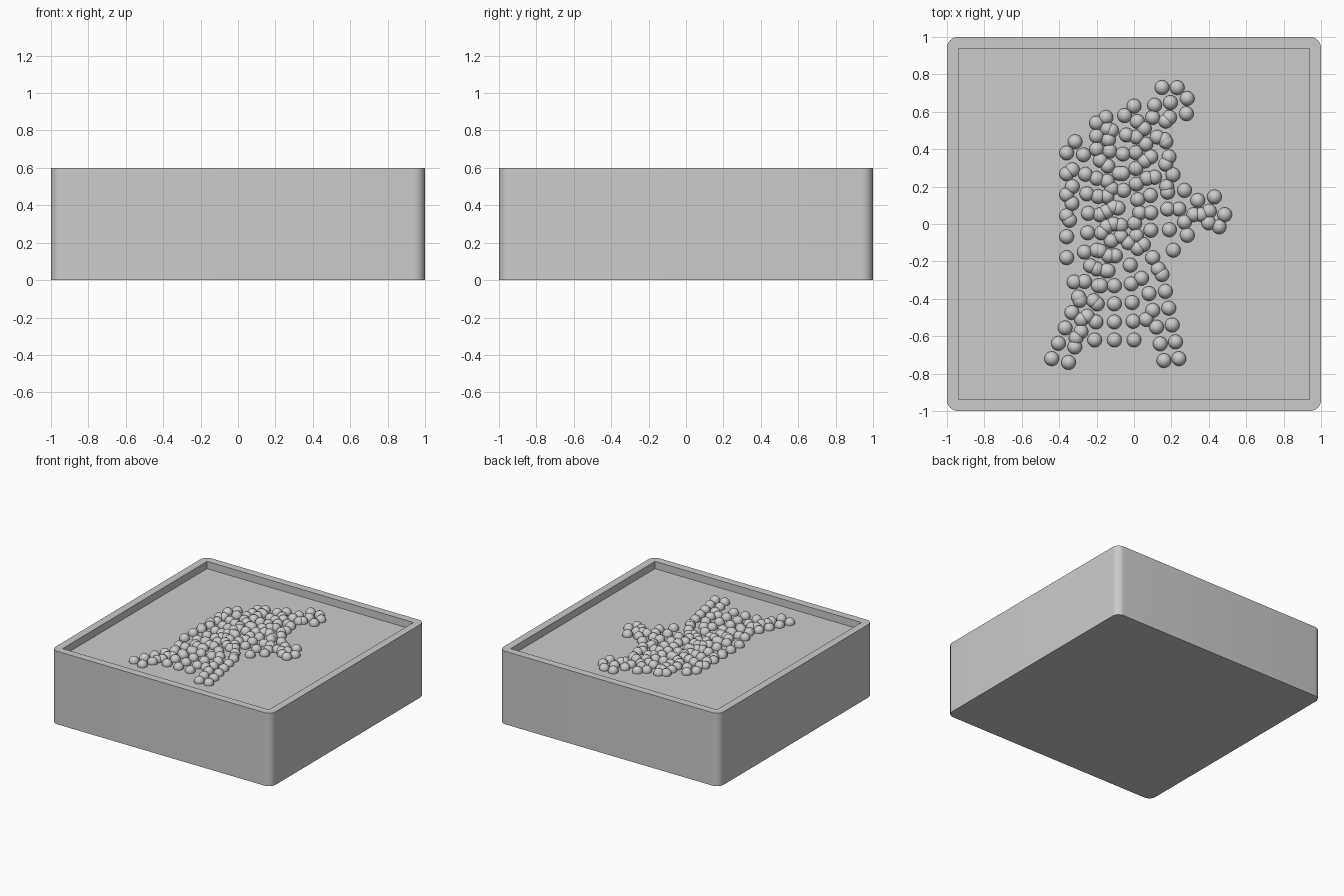
import bpy, bmesh
from mathutils import Matrix, Vector

if "Cube" in bpy.data.objects:
    bpy.data.objects.remove(bpy.data.objects["Cube"])

FLOOR = 0.54      # recess floor height
R = 0.039         # bead radius


def finish(name, bm, smooth_angle=None):
    mesh = bpy.data.meshes.new(name)
    bm.to_mesh(mesh)
    bm.free()
    obj = bpy.data.objects.new(name, mesh)
    bpy.context.collection.objects.link(obj)
    if smooth_angle:
        bpy.ops.object.select_all(action='DESELECT')
        bpy.context.view_layer.objects.active = obj
        obj.select_set(True)
        bpy.ops.object.shade_smooth_by_angle(angle=smooth_angle)
    return obj


# Tray: block with rounded vertical corners and a shallow square recess
bm = bmesh.new()
bmesh.ops.create_cube(bm, size=1, matrix=Matrix.Translation((0, 0, 0.3)) @ Matrix.Diagonal((2, 2, 0.6, 1)))
top = max(bm.faces, key=lambda f: f.calc_center_median().z)
bmesh.ops.inset_region(bm, faces=[top], thickness=0.088)
floor = bmesh.ops.extrude_discrete_faces(bm, faces=[top])['faces'][0]
bmesh.ops.translate(bm, verts=floor.verts, vec=(0, 0, FLOOR - 0.6))
corners = [e for e in bm.edges
           if all(abs(v.co.x) > 0.99 for v in e.verts)
           and abs(e.verts[0].co.z - e.verts[1].co.z) > 0.5]
bmesh.ops.bevel(bm, geom=corners, offset=0.06, segments=8, profile=0.5, affect='EDGES')
bmesh.ops.recalc_face_normals(bm, faces=bm.faces)
finish("tray", bm, 0.6)


def beads(name, strings):
    """Each string is (count, point, point, ...): beads spaced evenly along the path."""
    bm = bmesh.new()
    for count, *path in strings:
        pts = [Vector(p) for p in path]
        lengths = [(b - a).length for a, b in zip(pts, pts[1:])]
        for i in range(count):
            d = sum(lengths) * i / max(count - 1, 1)
            k = 0
            while k < len(lengths) - 1 and d > lengths[k]:
                d -= lengths[k]
                k += 1
            p = pts[k].lerp(pts[k + 1], d / lengths[k]) if lengths else pts[0]
            bmesh.ops.create_uvsphere(bm, u_segments=20, v_segments=12, radius=R,
                                      matrix=Matrix.Translation((p.x, p.y, FLOOR + 0.008)))
    for f in bm.faces:
        f.smooth = True
    finish(name, bm)


# Splayed legs and the skirt between them
beads("right_leg_beads", [
    (6, (.24, -.72), (.15, -.27)),
    (6, (.16, -.73), (.08, -.37), (.04, -.29)),
    (2, (.13, -.24), (.10, -.18)),
    (1, (.065, -.51)),
])
beads("left_leg_beads", [
    (8, (-.44, -.72), (-.30, -.40), (-.20, -.14)),
    (8, (-.35, -.74), (-.22, -.42), (-.10, -.17)),
    (4, (-.31, -.61), (-.28, -.52), (-.29, -.40), (-.32, -.31)),
])
beads("skirt_beads", [
    (4, (-.21, -.62), (-.19, -.33)),
    (4, (-.105, -.62), (-.105, -.33)),
    (5, (0, -.62), (-.02, -.22)),
])

# Torso columns, left to right
beads("torso_beads", [
    (6, (-.27, .37), (-.26, .27), (-.24, 0), (-.265, -.15)),
    (3, (-.20, .54), (-.20, .40)),
    (7, (-.18, .34), (-.20, .24), (-.17, -.09), (-.20, -.24)),
    (4, (-.15, .57), (-.13, .39)),
    (8, (-.14, .31), (-.15, 0), (-.12, -.08), (-.15, -.25)),
    (4, (-.05, .58), (-.04, .47), (-.06, .37), (-.06, .27)),
    (2, (-.12, .19), (-.055, .18)),
    (2, (-.11, .09), (-.085, .085)),
    (4, (-.11, 0), (-.07, .01), (-.07, -.08), (-.03, -.10)),
    (2, (-.08, .27), (-.12, .50)),
    (7, (0, .63), (.02, .54), (.01, .43), (.01, .24), (.02, .13)),
    (4, (.03, .06), (0, .02), (.01, -.03), (.02, -.13)),
    (8, (.055, .51), (.08, .47), (.05, .39), (.07, .24), (.09, .14), (.09, .04), (.09, -.07), (.05, -.11)),
    (4, (.10, .57), (.13, .48), (.09, .36), (.11, .25)),
    (5, (.17, .55), (.16, .42), (.20, .33), (.21, .25), (.18, .17)),
    (3, (.18, .08), (.19, -.04), (.21, -.14)),
    (2, (.17, .44), (.17, .32)),
    (1, (.175, .20)),
])

# Arms: left hangs down, right points sideways, upper right is raised
beads("left_arm_beads", [
    (6, (-.36, .38), (-.36, -.05), (-.36, -.18)),
    (1, (-.315, .44)),
    (4, (-.33, .29), (-.33, .12), (-.345, .02)),
])
beads("right_arm_beads", [
    (4, (.24, .08), (.32, .05), (.41, .07), (.485, .05)),
    (3, (.27, .18), (.335, .125), (.43, .145)),
    (2, (.27, .01), (.285, -.06)),
    (3, (.36, .05), (.39, .01), (.455, -.015)),
])
beads("raised_arm_beads", [
    (4, (.15, .73), (.23, .73), (.285, .68), (.28, .59)),
    (3, (.11, .635), (.20, .65), (.19, .57)),
])
